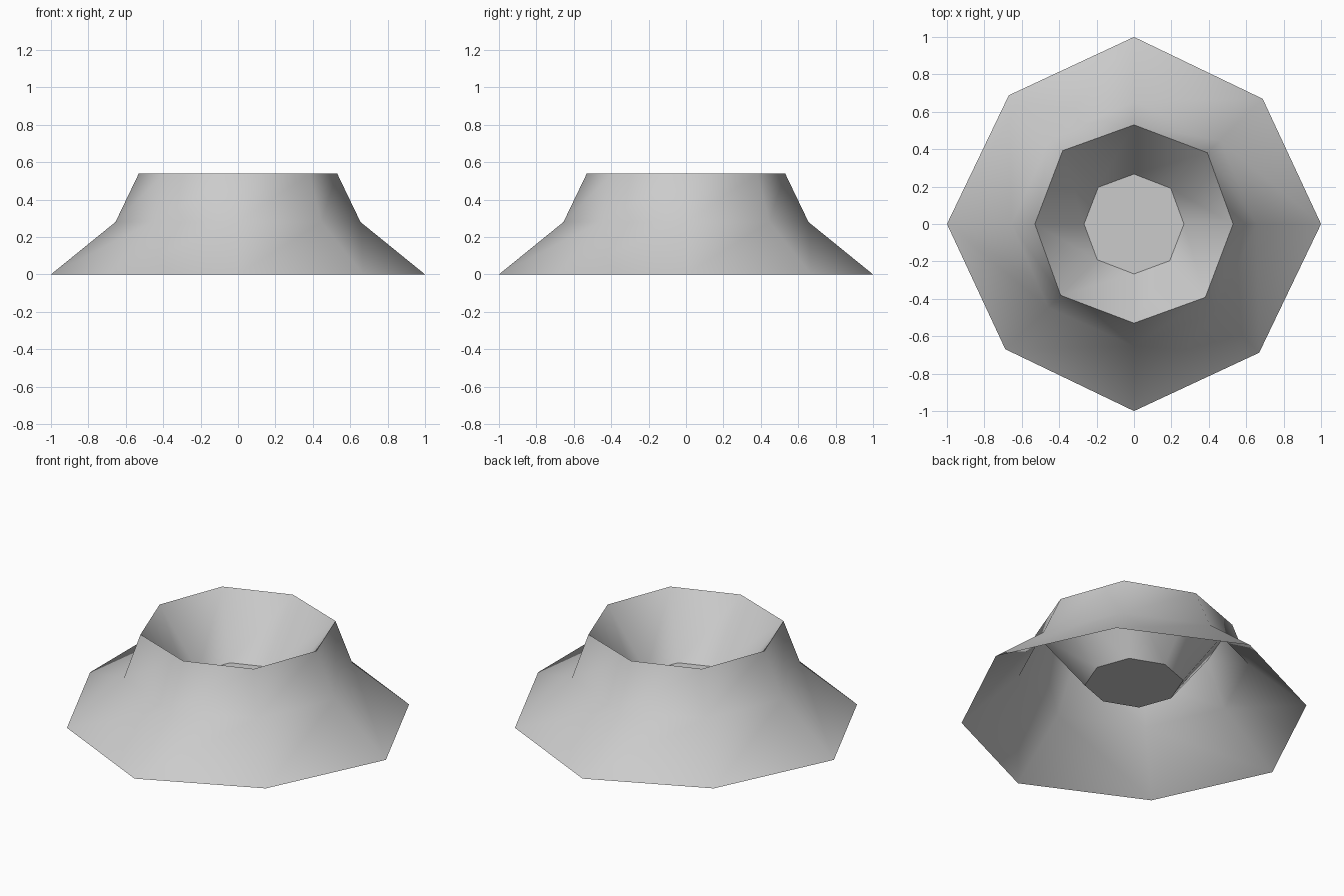
import bpy
import bmesh
import math

cube = bpy.data.objects.get("Cube")
if cube:
    bpy.data.objects.remove(cube, do_unlink=True)

# Plain rock colour
stone = bpy.data.materials.new("stone_grey")
stone.use_nodes = True
GREY = (0.6, 0.6, 0.6, 1)
stone.diffuse_color = GREY
stone.node_tree.nodes["Principled BSDF"].inputs["Base Color"].default_value = GREY

SIDES = 8
# Rings from the ground up over the rim and down to the crater floor:
# radius on the axes, radius on the diagonals, height
PROFILE = [
    (1.0, 0.96, 0.0),
    (0.655, 0.64, 0.28),
    (0.53, 0.547, 0.54),
    (0.267, 0.274, 0.2),
]


def ring(bm, axis_radius, diagonal_radius, z):
    verts = []
    for i in range(SIDES):
        r = diagonal_radius if i % 2 else axis_radius
        # diagonal corners are twisted very slightly
        a = math.tau * i / SIDES - math.radians(0.8) * (i % 2)
        verts.append(bm.verts.new((r * math.cos(a), r * math.sin(a), z)))
    return verts


# Crater: open underneath, outer slope, bowl and flat floor
bm = bmesh.new()
rings = [ring(bm, *p) for p in PROFILE]
for low, high in zip(rings, rings[1:]):
    for i in range(SIDES):
        j = (i + 1) % SIDES
        bm.faces.new((low[i], low[j], high[j], high[i]))
bm.faces.new(rings[-1])

mesh = bpy.data.meshes.new("crater")
bm.to_mesh(mesh)
bm.free()
mesh.materials.append(stone)
crater = bpy.data.objects.new("crater", mesh)
bpy.context.collection.objects.link(crater)

# Soft slopes, with a crisp rim and floor edge
bpy.ops.object.select_all(action="DESELECT")
crater.select_set(True)
bpy.context.view_layer.objects.active = crater
bpy.ops.object.shade_smooth_by_angle(angle=math.radians(48))
